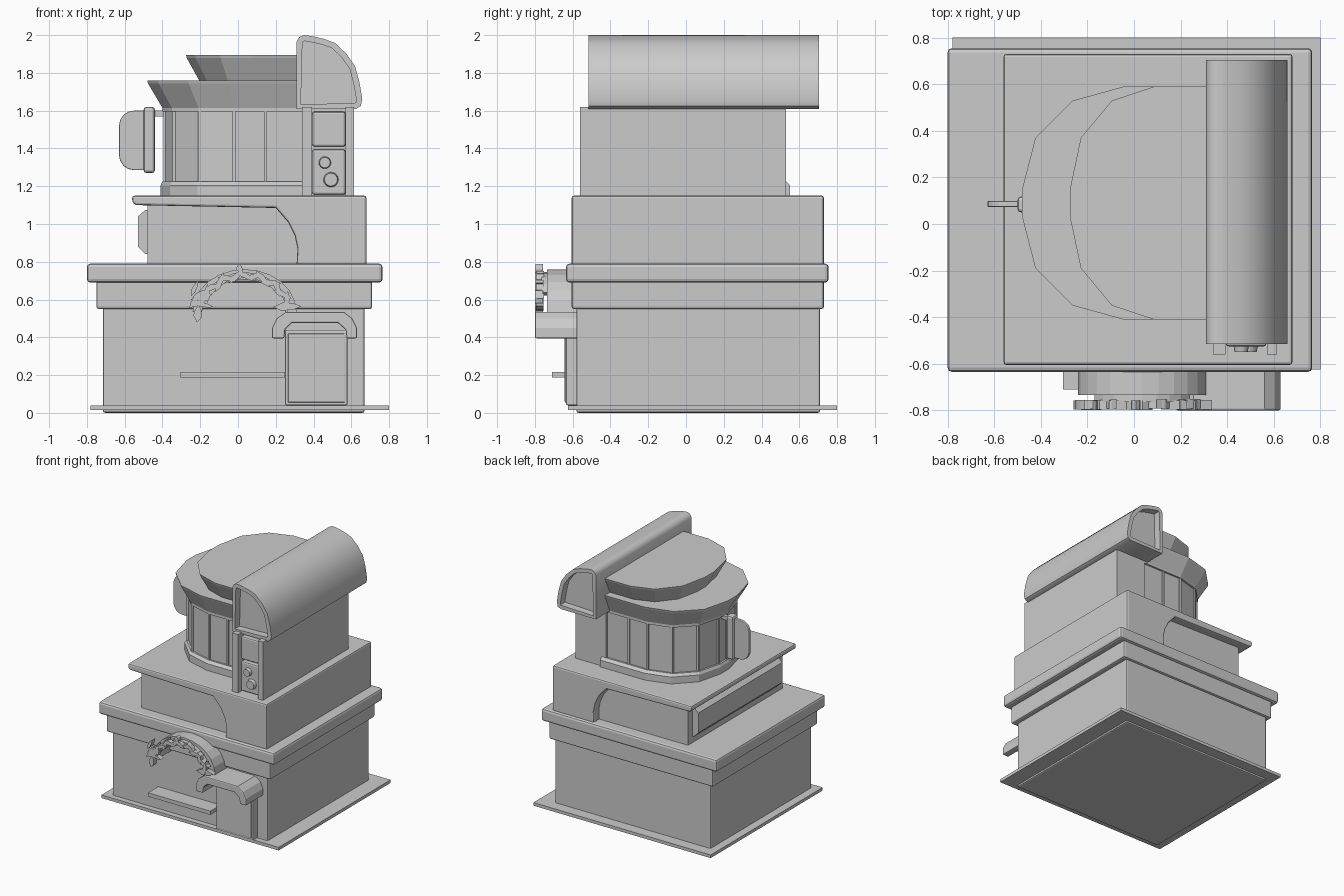
import bpy, bmesh, math, random
from mathutils import Vector, Matrix

if "Cube" in bpy.data.objects:
    bpy.data.objects.remove(bpy.data.objects["Cube"])

random.seed(4)


def finish(name, bm, bevel=0.0, smooth=False, segments=2):
    bmesh.ops.recalc_face_normals(bm, faces=bm.faces)
    me = bpy.data.meshes.new(name)
    bm.to_mesh(me)
    bm.free()
    ob = bpy.data.objects.new(name, me)
    bpy.context.collection.objects.link(ob)
    if bevel:
        m = ob.modifiers.new("bevel", 'BEVEL')
        m.width, m.segments, m.limit_method = bevel, segments, 'ANGLE'
        m.angle_limit = math.radians(50)
    if smooth:
        bpy.ops.object.select_all(action='DESELECT')
        ob.select_set(True)
        bpy.context.view_layer.objects.active = ob
        bpy.ops.object.shade_smooth_by_angle(angle=math.radians(42))
    return ob


def box(name, x, y, z, bevel=0.0):
    bm = bmesh.new()
    size = Vector((x[1] - x[0], y[1] - y[0], z[1] - z[0]))
    mid = Vector((x[0] + x[1], y[0] + y[1], z[0] + z[1])) / 2
    bmesh.ops.create_cube(bm, size=1, matrix=Matrix.Translation(mid) @ Matrix.Diagonal((*size, 1)))
    return finish(name, bm, bevel)


def loft(bm, a, b):
    """Closed solid between two matching rings of points."""
    ra, rb = [bm.verts.new(p) for p in a], [bm.verts.new(p) for p in b]
    n = len(a)
    caps = [bm.faces.new(ra), bm.faces.new(rb)]
    for i in range(n):
        bm.faces.new((ra[i], ra[(i + 1) % n], rb[(i + 1) % n], rb[i]))
    return caps


def prism(name, pts, y, bevel=0.0, inset=0.0, depth=0.0, smooth=False):
    """Extrude an x-z outline along y, optionally recessing both ends."""
    bm = bmesh.new()
    caps = loft(bm, [(p[0], y[0], p[1]) for p in pts], [(p[0], y[1], p[1]) for p in pts])
    if inset:
        bmesh.ops.recalc_face_normals(bm, faces=bm.faces)
        bmesh.ops.inset_individual(bm, faces=caps, thickness=inset)
        for f, s in zip(caps, (1, -1)):
            new = bmesh.ops.extrude_discrete_faces(bm, faces=[f])['faces']
            bmesh.ops.translate(bm, vec=(0, s * depth, 0), verts=new[0].verts)
    return finish(name, bm, bevel, smooth)


HALF = [(0, 1), (.5, .88), (.87, .56), (1, .12)]
CY = 0.09


def bow(xc, rx, ry, z, right=0.38):
    """Bow-fronted outline: faceted on the left, straight to the right."""
    top = [(xc - u * rx, CY + v * ry, z) for u, v in HALF]
    low = [(x, 2 * CY - y, z) for x, y, z in reversed(top)]
    return [(right, CY + ry, z)] + top + low + [(right, CY - ry, z)]


def bow_solid(name, *rings):
    bm = bmesh.new()
    loops = [[bm.verts.new(p) for p in bow(*r)] for r in rings]
    for a, b in zip(loops, loops[1:]):
        for i in range(len(a)):
            j = (i + 1) % len(a)
            bm.faces.new((a[i], a[j], b[j], b[i]))
    bm.faces.new(loops[0])
    bm.faces.new(loops[-1])
    return finish(name, bm)


# Ground floor
box("ground_plate", (-.78, .80), (-.625, .80), (.015, .04))
box("ground_floor", (-.715, .67), (-.58, .71), (0, .57), .012)
box("cornice_band", (-.75, .71), (-.605, .73), (.55, .71), .012)
box("cornice_slab", (-.80, .765), (-.635, .755), (.69, .79), .018)

# Middle floor: overhanging curved shell with a recessed core
prism("middle_shell", [(-.56, 1.15), (.68, 1.15), (.68, .78), (.31, .78), (.315, .87), (.30, .94),
                       (.265, 1.01), (.20, 1.085), (-.54, 1.10), (-.56, 1.115)], (-.605, .73), .012)
box("middle_core", (-.48, .40), (-.54, .66), (.78, 1.11))
prism("side_counter", [(-.47, .84), (-.49, .84), (-.53, .88), (-.53, 1.04), (-.49, 1.075), (-.47, 1.075)],
      (-.47, .60))

# Bow-fronted top floor and its two flared roofs
bow_solid("drum_base", (-.02, .39, .46, 1.14), (-.02, .39, .46, 1.205), (-.02, .38, .44, 1.225))
bow_solid("drum_wall", (-.02, .365, .425, 1.2), (-.02, .365, .425, 1.63))
for i, p in enumerate(bow(-.02, .367, .427, 0, .145)):
    box(f"drum_post_{i}", (p[0] - .008, p[0] + .008), (p[1] - .008, p[1] + .008), (1.21, 1.61))
bow_solid("lower_roof", (-.02, .38, .44, 1.595), (-.02, .38, .44, 1.615),
          (-.045, .432, .495, 1.745), (-.045, .435, .5, 1.76))
bow_solid("upper_roof", (.10, .30, .43, 1.75), (.085, .357, .495, 1.88), (.085, .36, .5, 1.895))

# Side block with control panel between two piers
box("side_block", (.34, .615), (-.49, .53), (1.14, 1.62))
for side, x in (("left", (.34, .392)), ("right", (.57, .615))):
    box(f"front_pier_{side}", x, (-.56, -.48), (1.14, 1.62))
box("lower_panel", (.393, .569), (-.525, -.47), (1.155, 1.395), .012)
box("upper_panel", (.393, .569), (-.525, -.47), (1.41, 1.595), .012)
for name, x, z, r in (("knob_small", .46, 1.325, .035), ("knob_large", .492, 1.235, .043)):
    bm = bmesh.new()
    bmesh.ops.create_cone(bm, cap_ends=True, segments=16, radius1=r, radius2=r * .8, depth=.04,
                          matrix=Matrix.Translation((x, -.53, z)) @ Matrix.Rotation(math.pi / 2, 4, 'X'))
    finish(name, bm, smooth=True)

# Long rounded roof with recessed ends
prism("barrel_roof", [(.31, 1.61), (.31, 1.965), (.325, 1.99), (.35, 2.0), (.39, 1.995), (.455, 1.98),
                      (.515, 1.958), (.575, 1.90), (.62, 1.835), (.643, 1.75), (.658, 1.66),
                      (.65, 1.625), (.625, 1.61)], (-.515, .705), inset=.032, depth=.06, smooth=True)

# Hanging sign on the left
corner = [(-.55 - .08 * math.sin(a), 1.52 + .08 * math.cos(a)) for a in
          [i * math.pi / 8 for i in range(5)]]
prism("sign_plate", [(-.48, 1.60)] + corner + [(x, 2.885 - z) for x, z in reversed(corner)] + [(-.48, 1.285)],
      (.073, .098), .005)
box("sign_bar", (-.50, -.44), (.05, .118), (1.27, 1.62), .015)
box("sign_bracket", (-.45, -.37), (.07, .10), (1.57, 1.60))

# Door, canopy and ledge
box("door_frame", (.25, .58), (-.635, -.56), (.04, .44), .008)
box("door_panel", (.265, .565), (-.642, -.60), (.055, .42), .005)
prism("door_canopy", [(.18, .395), (.18, .45), (.205, .50), (.255, .535), (.56, .535), (.605, .50), (.63, .45),
                      (.63, .395), (.575, .395), (.57, .44), (.53, .475), (.285, .475), (.25, .44),
                      (.245, .395)], (-.80, -.57), .008)
box("ledge", (-.305, .25), (-.71, -.57), (.187, .217))

# Arched hood: curved strip over the front wall
outer = [(.035 - .275 * math.cos(a), .535 + .225 * math.sin(a)) for a in
         [i * math.pi / 12 for i in range(13)]]
inner = [(.035 + (x - .035) * .82, .535 + (z - .535) * .76) for x, z in reversed(outer)]
prism("arched_hood", outer + inner, (-.735, -.57))


# Leafy garland along the hood
def leaf(bm, x, z, angle, length, width):
    c, s = math.cos(angle), math.sin(angle)
    outline = [(-.5, .0), (-.15, .5), (.2, .42), (.5, .1), (.25, -.25), (-.2, -.4)]
    pts = [(x + u * length * c - v * width * s, z + u * length * s + v * width * c) for u, v in outline]
    y = -.775 + random.uniform(-.004, .004)
    loft(bm, [(p[0], y - .02, p[1]) for p in pts], [(p[0], y + .02, p[1]) for p in pts])


bm = bmesh.new()
for i in range(13):
    t = math.radians(158 - i * 11.5)
    x, z = .035 + .235 * math.cos(t), .52 + .205 * math.sin(t)
    leaf(bm, x, z, t - math.pi / 2 + (.55 if i % 2 else -.5), random.uniform(.08, .12), .035)
for i in range(9):
    leaf(bm, -.20 + random.uniform(-.035, .035), .615 + random.uniform(-.05, .05),
         random.uniform(-.3, 1.3), random.uniform(.07, .11), .028)
leaf(bm, -.21, .525, 1.4, .09, .05)
leaf(bm, .01, .765, 1.5, .045, .04)
leaf(bm, .26, .56, 0, .15, .05)
finish("garland_leaves", bm)
# Stem joining the garland to the hood
stem = [(.035 + r * 1.1 * math.cos(a), .53 + r * math.sin(a)) for r, rng in
        ((.215, range(2, 11)), (.185, range(10, 1, -1))) for a in [k * math.pi / 12 for k in rng]]
prism("garland_stem", stem, (-.765, -.725))
